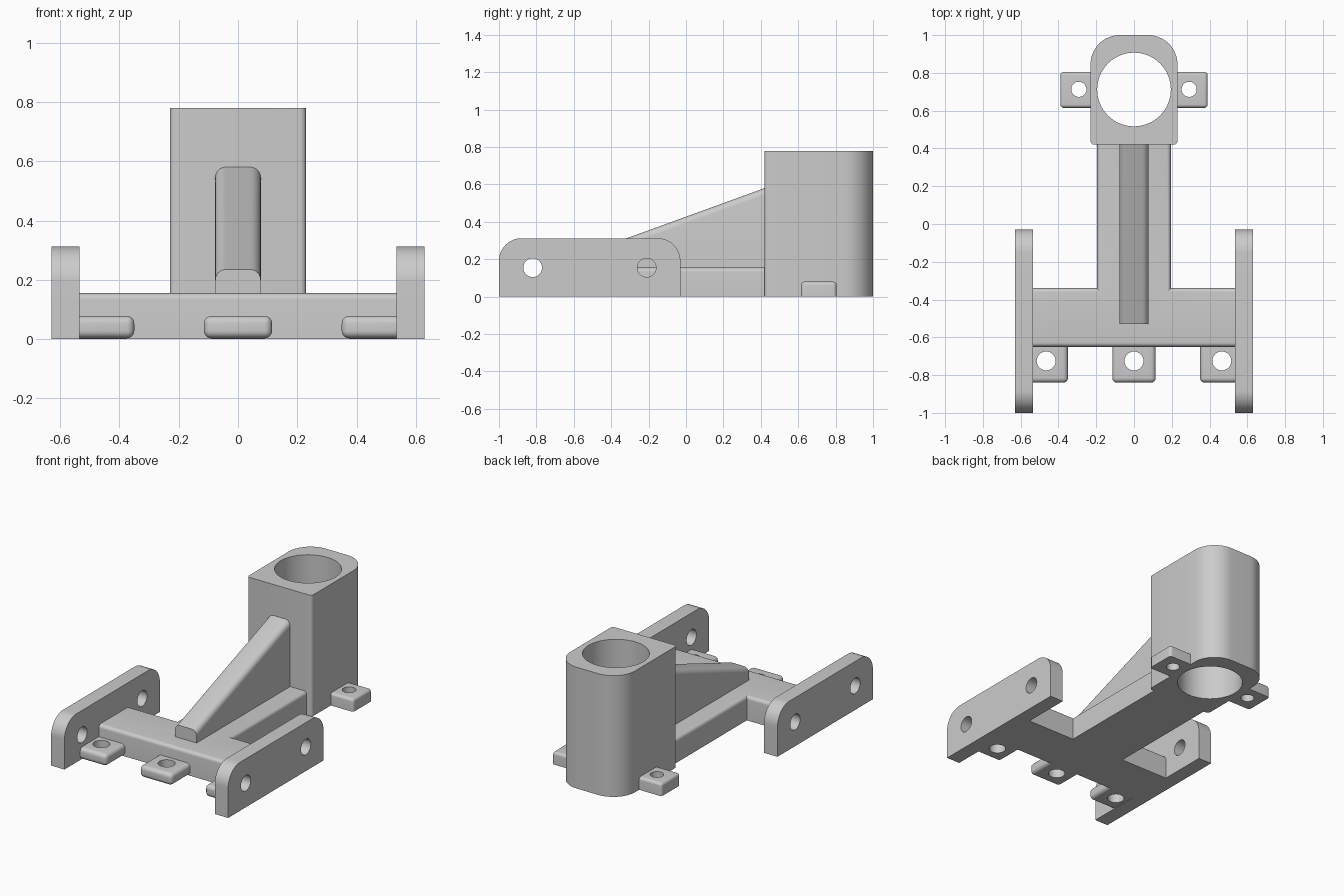
import bpy
import bmesh
from math import radians, pi
from mathutils import Matrix, Vector

cube = bpy.data.objects.get("Cube")
if cube:
    bpy.data.objects.remove(cube, do_unlink=True)

GREY = (0.6, 0.6, 0.6, 1)
grey = bpy.data.materials.new("plain_grey")
grey.use_nodes = True
grey.diffuse_color = GREY
grey.node_tree.nodes["Principled BSDF"].inputs["Base Color"].default_value = GREY


def add_object(name, bm):
    bmesh.ops.recalc_face_normals(bm, faces=bm.faces[:])
    mesh = bpy.data.meshes.new(name)
    bm.to_mesh(mesh)
    bm.free()
    mesh.materials.append(grey)
    obj = bpy.data.objects.new(name, mesh)
    bpy.context.collection.objects.link(obj)
    return obj


def extrude(outline, start, depth):
    """Closed outline of 3D points swept along depth."""
    bm = bmesh.new()
    face = bm.faces.new([bm.verts.new(Vector(p) + Vector(start)) for p in outline])
    top = bmesh.ops.extrude_face_region(bm, geom=[face])["geom"]
    verts = [v for v in top if isinstance(v, bmesh.types.BMVert)]
    bmesh.ops.translate(bm, verts=verts, vec=depth)
    return bm


def box(x0, x1, y0, y1, z0, z1):
    return extrude([(x0, y0, 0), (x1, y0, 0), (x1, y1, 0), (x0, y1, 0)],
                   (0, 0, z0), (0, 0, z1 - z0))


def round_edges(bm, radius, rule, segments=6):
    """Round the edges whose middle m and direction d satisfy the rule."""
    bm.normal_update()
    picked = []
    for e in bm.edges:
        a, b = e.verts[0].co, e.verts[1].co
        if rule((a + b) / 2, (b - a).normalized()):
            picked.append(e)
    bmesh.ops.bevel(bm, geom=picked, offset=radius, segments=segments,
                    profile=0.5, affect='EDGES', clamp_overlap=True)


def drill(obj, centre, radius, axis='Z', length=0.4):
    bm = bmesh.new()
    turn = Matrix.Rotation(pi / 2, 4, 'Y') if axis == 'X' else Matrix()
    bmesh.ops.create_cone(bm, cap_ends=True, segments=64, radius1=radius,
                          radius2=radius, depth=length,
                          matrix=Matrix.Translation(centre) @ turn)
    cutter = add_object("hole_cutter", bm)
    cutter.hide_render = True
    mod = obj.modifiers.new("hole", 'BOOLEAN')
    mod.operation = 'DIFFERENCE'
    mod.solver = 'EXACT'
    mod.object = cutter
    bpy.context.view_layer.objects.active = obj
    bpy.ops.object.modifier_apply(modifier=mod.name)
    bpy.data.objects.remove(cutter, do_unlink=True)


def smooth(obj):
    bpy.ops.object.select_all(action='DESELECT')
    obj.select_set(True)
    bpy.context.view_layer.objects.active = obj
    bpy.ops.object.shade_smooth_by_angle(angle=radians(30))


parts = []
BASE_TOP = 0.155

# T-shaped base: cross bar and stem with rounded upper edges
half = [(0.535, -0.65), (0.535, -0.34), (0.195, -0.34), (0.195, 0.43)]
outline = [(x, y, 0) for x, y in half] + [(-x, y, 0) for x, y in reversed(half)]
bm = extrude(outline, (0, 0, 0), (0, 0, BASE_TOP))
round_edges(bm, 0.022, lambda m, d: m.z > 0.15 and m.y < 0.42 and abs(m.x) < 0.53)
parts.append(add_object("base_frame", bm))

# Tower with rounded back and a through bore
bm = box(-0.23, 0.23, 0.42, 1, 0, 0.78)
round_edges(bm, 0.155, lambda m, d: abs(d.z) > 0.9 and m.y > 0.9, 16)
round_edges(bm, 0.02, lambda m, d: abs(d.z) > 0.9 and m.y < 0.5)
tower = add_object("tower", bm)
drill(tower, (0, 0.712, 0.4), 0.195, length=2)
parts.append(tower)

# Sloping rib between stem and tower
bm = extrude([(0, -0.53, 0.1), (0, 0.43, 0.1), (0, 0.43, 0.584), (0, -0.53, 0.235)],
             (-0.077, 0, 0), (0.154, 0, 0))
round_edges(bm, 0.035, lambda m, d: abs(d.x) < 0.1 and m.z > 0.3 and abs(d.z) < 0.9)
parts.append(add_object("sloping_rib", bm))

for side, s in (("left", 1), ("right", -1)):
    # Side plates with rounded upper corners and two cross holes
    bm = box(*sorted((s * 0.535, s * 0.63)), -1, -0.03, 0, 0.312)
    round_edges(bm, 0.12, lambda m, d: abs(d.x) > 0.9 and m.z > 0.2, 16)
    plate = add_object(side + "_side_plate", bm)
    for y in (-0.82, -0.21):
        drill(plate, (s * 0.58, y, BASE_TOP), 0.05, 'X')
    parts.append(plate)

    # Tower tabs
    bm = box(*sorted((s * 0.215, s * 0.39)), 0.615, 0.805, 0, 0.08)
    round_edges(bm, 0.018, lambda m, d: (abs(m.x) > 0.22 and m.z > 0.07)
                or (abs(d.z) > 0.9 and abs(m.x) > 0.3))
    tab = add_object(side + "_tower_tab", bm)
    drill(tab, (s * 0.292, 0.713, 0.04), 0.04)
    parts.append(tab)

# Front tabs
for name, x0, x1, hole in (("left", 0.35, 0.56, 0.465), ("middle", -0.115, 0.115, 0),
                           ("right", -0.56, -0.35, -0.465)):
    bm = box(x0, x1, -0.84, -0.62, 0.003, 0.078)
    round_edges(bm, 0.025, lambda m, d: abs(m.x) < 0.55 and m.y < -0.63)
    tab = add_object(name + "_front_tab", bm)
    drill(tab, (hole, -0.725, 0.04), 0.05)
    parts.append(tab)

for part in parts:
    smooth(part)
